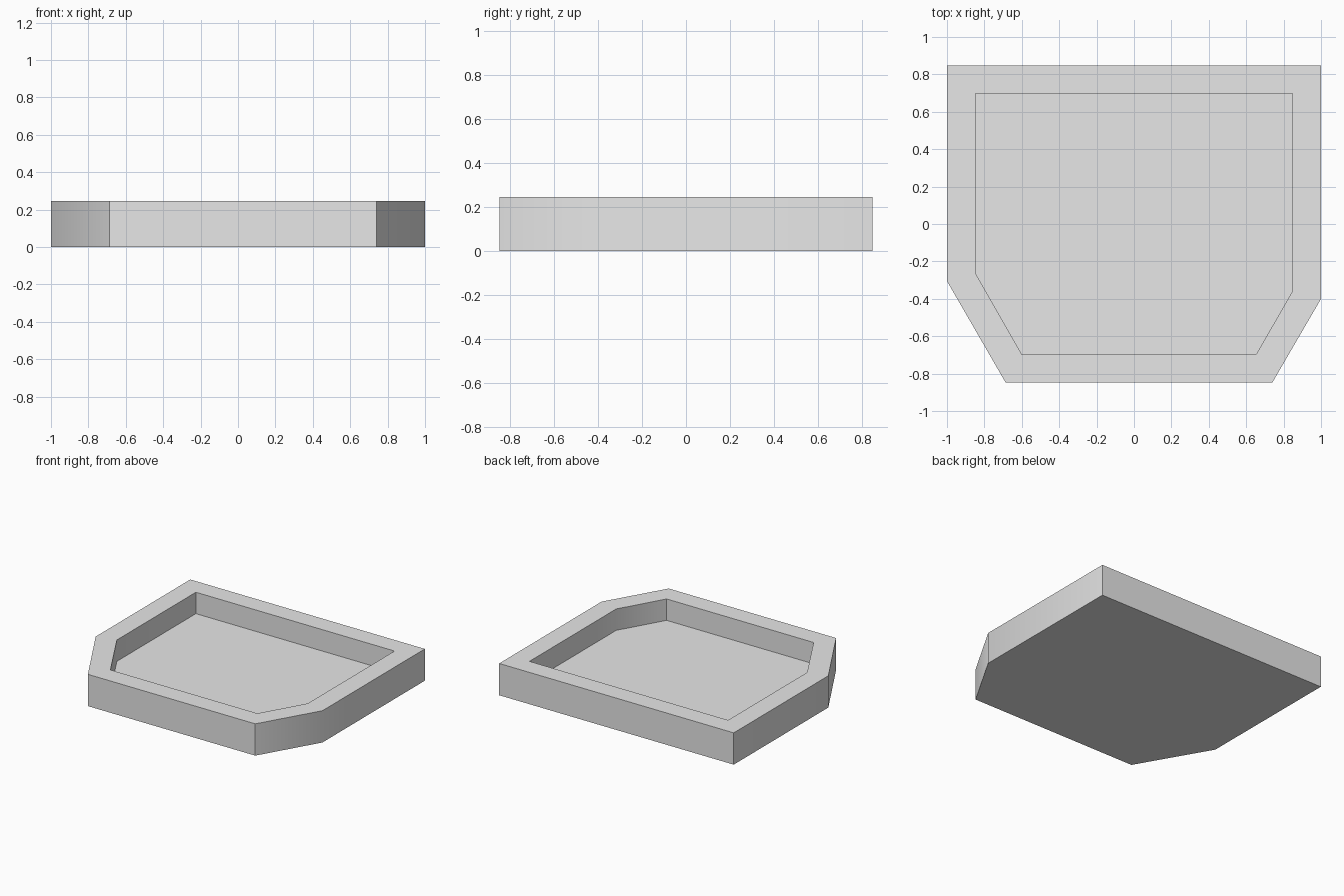
import bpy
import bmesh
from math import radians

cube = bpy.data.objects.get("Cube")
if cube:
    bpy.data.objects.remove(cube, do_unlink=True)

HEIGHT, FLOOR = 0.245, 0.08

# Outlines of the outer wall and the recess, anticlockwise from the back left
outer = [(1, 0.847), (-1, 0.847), (-1, -0.305), (-0.687, -0.847), (0.74, -0.847), (1, -0.4)]
inner = [(0.847, 0.697), (-0.847, 0.697), (-0.847, -0.265), (-0.6, -0.697), (0.653, -0.697), (0.847, -0.36)]

# Plain grey material
grey = bpy.data.materials.new("light grey")
grey.use_nodes = True
colour = (0.8, 0.8, 0.8, 1)
grey.diffuse_color = colour
grey.node_tree.nodes["Principled BSDF"].inputs["Base Color"].default_value = colour

bm = bmesh.new()


def ring(outline, z):
    return [bm.verts.new((x, y, z)) for x, y in outline]


def bridge(lower, upper):
    count = len(lower)
    for i in range(count):
        j = (i + 1) % count
        bm.faces.new((lower[i], lower[j], upper[j], upper[i]))


# Underside, outer wall, rim, recess wall and recess floor
rings = [ring(outer, 0), ring(outer, HEIGHT), ring(inner, HEIGHT), ring(inner, FLOOR)]
for lower, upper in zip(rings, rings[1:]):
    bridge(lower, upper)
bm.faces.new(rings[0][::-1])
bm.faces.new(rings[-1])
bmesh.ops.recalc_face_normals(bm, faces=bm.faces)

mesh = bpy.data.meshes.new("tray")
bm.to_mesh(mesh)
bm.free()
mesh.materials.append(grey)
tray = bpy.data.objects.new("tray", mesh)
bpy.context.collection.objects.link(tray)

# Soften only the shallow bends where the sides meet the slanted corners
bpy.ops.object.select_all(action="DESELECT")
tray.select_set(True)
bpy.context.view_layer.objects.active = tray
bpy.ops.object.shade_smooth_by_angle(angle=radians(35))
